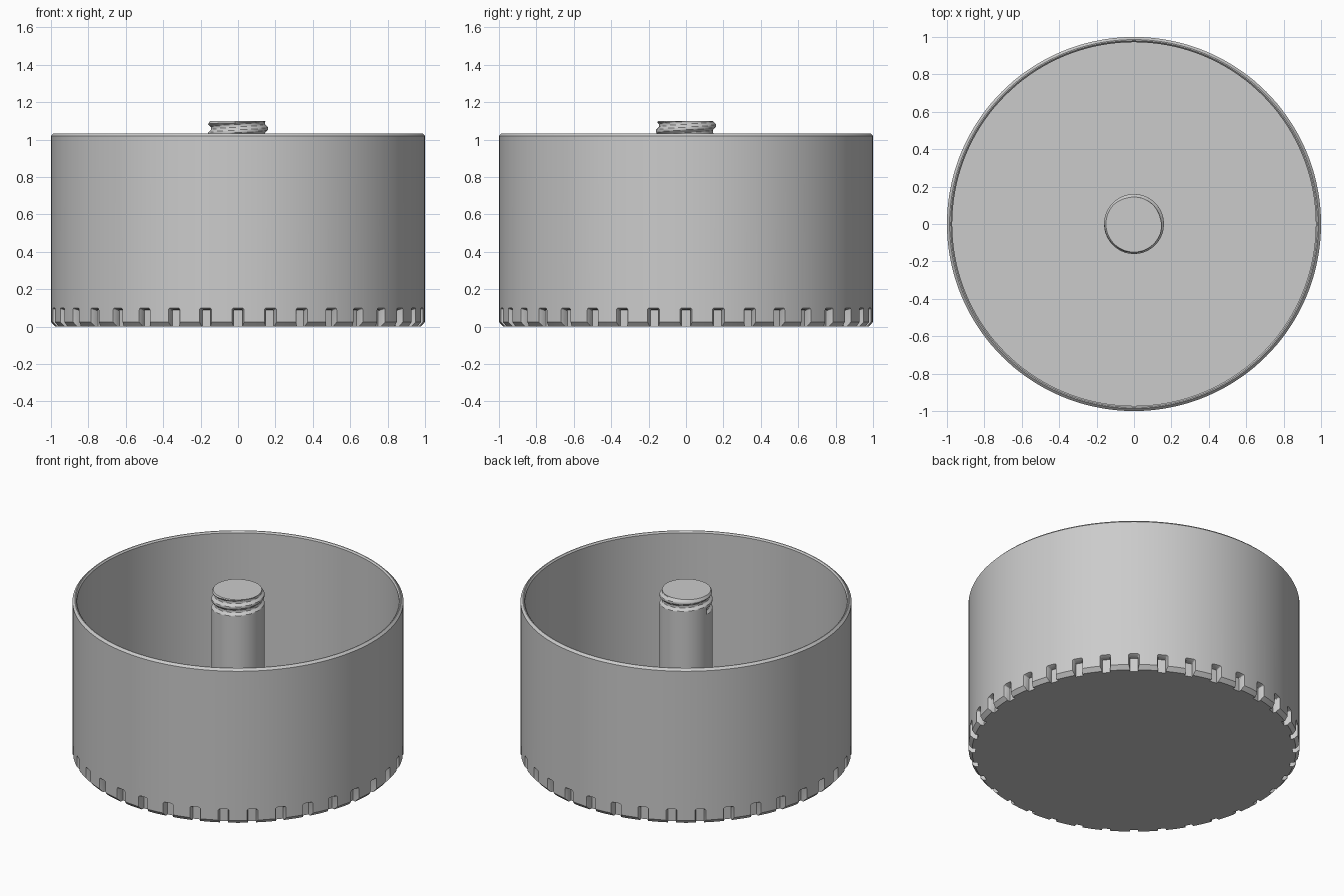
import bpy, bmesh
from math import sin, cos, pi, tau, radians

cube = bpy.data.objects.get("Cube")
if cube:
    bpy.data.objects.remove(cube, do_unlink=True)

grey = bpy.data.materials.new("plain grey")
grey.use_nodes = True
colour = (0.6, 0.6, 0.6, 1)
grey.diffuse_color = colour
grey.node_tree.nodes["Principled BSDF"].inputs["Base Color"].default_value = colour


def finish(name, bm):
    """Turn a bmesh into a named, coloured object."""
    bmesh.ops.recalc_face_normals(bm, faces=bm.faces)
    mesh = bpy.data.meshes.new(name)
    bm.to_mesh(mesh)
    bm.free()
    obj = bpy.data.objects.new(name, mesh)
    bpy.context.collection.objects.link(obj)
    mesh.materials.append(grey)
    return obj


def smooth(obj):
    bpy.ops.object.select_all(action='DESELECT')
    obj.select_set(True)
    bpy.context.view_layer.objects.active = obj
    bpy.ops.object.shade_smooth_by_angle(angle=radians(25))


def revolve(name, heights, radius_at, sides):
    """Capped stack of rings; the radius may depend on angle and height."""
    bm = bmesh.new()
    rings = []
    for row, z in enumerate(heights):
        ring = []
        for i in range(sides):
            a = tau * i / sides
            r = radius_at(row, a, z)
            ring.append(bm.verts.new((r * cos(a), r * sin(a), z)))
        rings.append(ring)
    for low, high in zip(rings, rings[1:]):
        for i in range(sides):
            j = (i + 1) % sides
            bm.faces.new((low[i], low[j], high[j], high[i]))
    bm.faces.new(rings[0][::-1])
    bm.faces.new(rings[-1])
    return finish(name, bm)


# Round tub: chamfered foot, thin wall, chamfered rim, flat floor
FLOOR = 0.11
profile = [(0.978, 0), (1, 0.025), (1, 1.02), (0.986, 1.034),
           (0.98, 1.034), (0.972, 1.024), (0.972, FLOOR)]
tub = revolve("tub", [z for r, z in profile],
              lambda row, a, z: profile[row][0], 144)

# Ring of notch cutters, narrower inside than outside
NOTCHES = 36
bm = bmesh.new()
for n in range(NOTCHES):
    a = tau * n / NOTCHES
    rings = []
    for r, half, top, corner in ((0.957, 0.024, 0.09, 0.006),
                                 (0.982, 0.025, 0.092, 0.007),
                                 (1.004, 0.035, 0.102, 0.012)):
        outline = [(-half, -0.05), (half, -0.05)]
        for side in (1, -1):
            for k in range(4):
                t = pi / 6 * (k if side == 1 else 3 - k)
                outline.append((side * (half - corner + corner * cos(t)),
                                top - corner + corner * sin(t)))
        rings.append([bm.verts.new((r * cos(a) - s * sin(a),
                                    r * sin(a) + s * cos(a), z))
                      for s, z in outline])
    for inner, outer in zip(rings, rings[1:]):
        for i in range(len(inner)):
            j = (i + 1) % len(inner)
            bm.faces.new((inner[i], inner[j], outer[j], outer[i]))
    bm.faces.new(rings[0][::-1])
    bm.faces.new(rings[-1])
cutter = finish("notch_cutter", bm)
cutter.hide_render = True
cut = tub.modifiers.new("notches", 'BOOLEAN')
cut.operation = 'DIFFERENCE'
cut.solver = 'EXACT'
cut.object = cutter
bpy.context.view_layer.objects.active = tub
bpy.ops.object.modifier_apply(modifier=cut.name)
bpy.data.objects.remove(cutter, do_unlink=True)
smooth(tub)

# Centre post with a helical groove cut near its top
TOP, PITCH, START = 1.1, 0.06, 1.0


def post_radius(row, a, z):
    r = 0.16
    first = ((a - pi) % tau) / tau
    for turn in range(3):
        dz = abs(z - START - PITCH * (first + turn))
        r = min(r, 0.16 - 0.016 * min(1, max(0, 1.5 - dz / 0.015)))
    return min(r, 0.15 + 0.6 * (TOP - z))


heights = [FLOOR - 0.02, 0.97] + [0.97 + 0.004 * k for k in range(1, 32)] + [TOP]
post = revolve("threaded_post", heights, post_radius, 96)
smooth(post)
